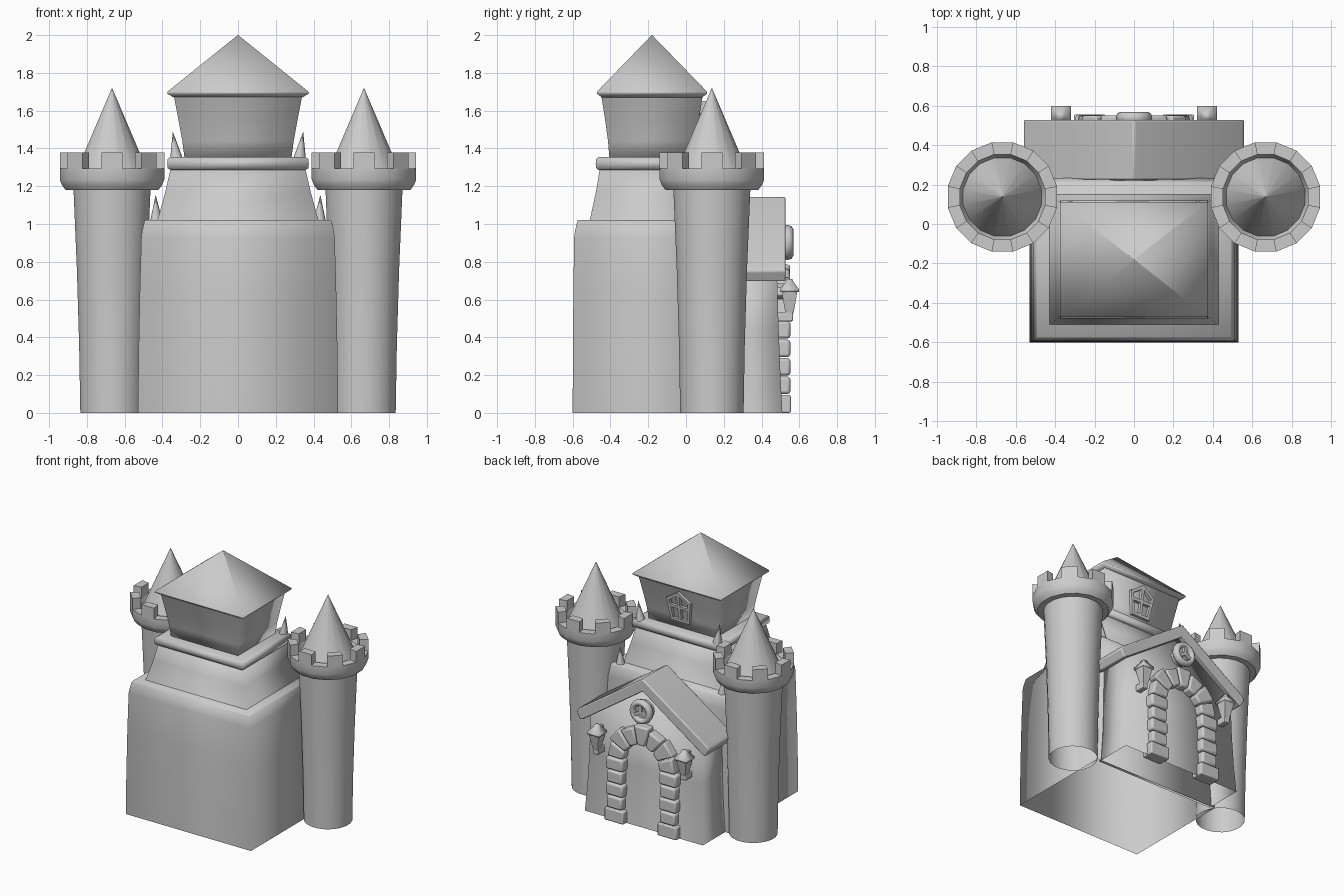
import bpy, bmesh, math
from mathutils import Vector

if "Cube" in bpy.data.objects:
    bpy.data.objects.remove(bpy.data.objects["Cube"])

KY = -0.18          # keep centre in y
WALL = 0.485        # gatehouse facade in y


def finish(name, bm, angle=35, bevel=0):
    bmesh.ops.recalc_face_normals(bm, faces=bm.faces)
    me = bpy.data.meshes.new(name)
    bm.to_mesh(me)
    bm.free()
    ob = bpy.data.objects.new(name, me)
    bpy.context.collection.objects.link(ob)
    bpy.ops.object.select_all(action='DESELECT')
    ob.select_set(True)
    bpy.context.view_layer.objects.active = ob
    if bevel:
        m = ob.modifiers.new("bevel", 'BEVEL')
        m.width, m.segments = bevel, 2
    bpy.ops.object.shade_smooth_by_angle(angle=math.radians(angle))
    return ob


def loft(name, rings, angle=35, bevel=0, closed=False, bottom=True):
    """Skin a list of equal-length point rings, capping or closing the ends."""
    bm = bmesh.new()
    vs = [[bm.verts.new(p) for p in r] for r in rings]
    n = len(vs[0])
    pairs = list(zip(vs, vs[1:])) + ([(vs[-1], vs[0])] if closed else [])
    for a, b in pairs:
        for i in range(n):
            j = (i + 1) % n
            bm.faces.new((a[i], a[j], b[j], b[i]))
    if not closed:
        if bottom:
            bm.faces.new(vs[0])
        bm.faces.new(vs[-1])
    bmesh.ops.remove_doubles(bm, verts=bm.verts, dist=1e-5)
    return finish(name, bm, angle, bevel)


def rect(hx, y0, y1, z, cx=0):
    return [(cx - hx, y0, z), (cx + hx, y0, z), (cx + hx, y1, z), (cx - hx, y1, z)]


def keep_part(name, prof, angle=95, bottom=True):
    return loft(name, [rect(hx, KY - hy, KY + hy, z) for hx, hy, z in prof], angle, bottom=bottom)


def round_part(name, cx, cy, prof, n=16, rot=0.5, angle=35, bottom=True):
    ring = lambda r, z: [(cx + r * math.sin((i + rot) * math.tau / n),
                          cy - r * math.cos((i + rot) * math.tau / n), z) for i in range(n)]
    return loft(name, [ring(r, z) for r, z in prof], angle, bottom=bottom)


def prism_y(name, pts, y0, y1, bevel=0):
    return loft(name, [[(x, y0, z) for x, z in pts], [(x, y1, z) for x, z in pts]], 35, bevel)


def bar(name, p, q, w, y0, y1):
    p, q = Vector(p), Vector(q)
    d = (q - p).normalized() * w / 2
    s = Vector((-d.y, d.x))
    return prism_y(name, [p - d + s, q + d + s, q + d - s, p - d - s], y0, y1)


# Keep: open-bottomed body, neck, ledge, upper storey and roof
keep_part("keep_body", [(.53, .42, 0), (.527, .419, .3), (.52, .416, .65), (.512, .412, .93),
                        (.508, .408, .96), (.497, .397, 1.01), (.49, .392, 1.02)], bottom=False)
keep_part("keep_neck", [(.435, .335, 1.0), (.42, .325, 1.04), (.385, .297, 1.17), (.355, .275, 1.3)])
keep_part("keep_ledge", [(.355, .28, 1.285), (.372, .295, 1.295), (.375, .298, 1.32),
                         (.372, .295, 1.345), (.355, .28, 1.355)])
keep_part("upper_storey", [(.282, .225, 1.34), (.295, .233, 1.44), (.315, .248, 1.55), (.342, .27, 1.69)])
keep_part("keep_roof", [(.34, .265, 1.67), (.375, .292, 1.69), (.374, .292, 1.7), (.001, .001, 2.0)])

# Gatehouse walls and gabled roof
loft("gatehouse_walls", [rect(hx, .22, y, z) for hx, y, z in
     [(.50, .51, 0), (.485, .5, .2), (.475, .49, .45), (.47, .482, .73), (.005, .482, 1.06)]],
     95, bottom=False)
prism_y("gatehouse_roof", [(0, 1.145), (.545, .775), (.56, .75), (.53, .695), (.51, .70), (0, 1.05),
                           (-.51, .70), (-.53, .695), (-.56, .75), (-.545, .775)], .225, .527, .008)

# Door arch: voussoirs and column stones
R0, R1, CZ, NV = .155, .29, .49, 7
for i in range(NV):
    a0 = math.pi * (i + .04) / NV
    a1 = math.pi * (i + .96) / NV
    out = R1 + (.012 if i % 2 else -.006)
    pts = [(r * math.cos(a), CZ + r * math.sin(a)) for r, a in
           ((R0, a0), (out, a0), (out, a1), (R0, a1))]
    prism_y("arch_stone", pts, WALL - .03, .55, .012)
for s in (-1, 1):
    for i in range(4):
        z0, z1 = .1 + i * .098, .1 + (i + 1) * .098 - .006
        w = .072 if i % 2 else .064
        prism_y("column_stone", [(s * .225 - w, z0), (s * .225 + w, z0),
                                 (s * .225 + w, z1), (s * .225 - w, z1)], WALL - .03, .552, .014)
    prism_y("column_base", [(s * .225 - .08, 0), (s * .225 + .08, 0),
                            (s * .225 + .08, .095), (s * .225 - .08, .095)], WALL - .03, .555, .008)

# Round gable window: ring, pane and three spokes
ring = []
for i in range(16):
    a = math.tau * i / 16
    ring.append([((.07 + .023 * math.cos(b)) * math.cos(a), .538 + .03 * math.sin(b),
                  .902 + (.07 + .023 * math.cos(b)) * math.sin(a))
                 for b in [math.tau * k / 8 for k in range(8)]])
loft("round_window_frame", ring, 60, closed=True)
prism_y("round_window_pane", [(.07 * math.cos(math.tau * i / 16), .902 + .07 * math.sin(math.tau * i / 16))
                              for i in range(16)], WALL - .02, .54)
for k in range(3):
    a = math.pi / 2 + math.tau * k / 3
    bar("round_window_spoke", (0, .902), (.065 * math.cos(a), .902 + .065 * math.sin(a)), .024, .52, .558)

# Pointed window on the upper storey, leaning with the wall
outline = [(-.068, 1.42), (.068, 1.42), (.09, 1.575), (0, 1.635), (-.09, 1.575)]
bars = [(outline[i], outline[(i + 1) % 5]) for i in range(5)]
bars += [((0, 1.42), (0, 1.625)), ((-.08, 1.525), (.08, 1.525))]
for p, q in bars:
    ob = bar("upper_window_frame", p, q, .022, .03, .075)
    for v in ob.data.vertices:
        v.co.y += (v.co.z - 1.44) * .15

for s in (-1, 1):
    # Round corner tower with open shaft, crenellated head and cone roof
    cx, cy = s * .667, .137
    round_part("tower_shaft", cx, cy, [(.17, 0), (.176, .35), (.188, .75), (.207, 1.2)], 20, bottom=False)
    round_part("tower_head", cx, cy, [(.2, 1.18), (.25, 1.18), (.27, 1.205), (.282, 1.235), (.282, 1.295),
                                      (.22, 1.295), (.2, 1.25)])
    for k in range(8):
        a0, a1 = [(2 * k + t) * math.tau / 16 for t in (-.5, .5)]
        plan = [(r * math.sin(a), -r * math.cos(a)) for r, a in
                ((.22, a0), (.282, a0), (.282, a1), (.22, a1))]
        loft("merlon", [[(cx + x, cy + y, z) for x, y in plan] for z in (1.29, 1.378)])
    round_part("tower_cone", cx, cy, [(.205, 1.25), (.0005, 1.72)], 16, angle=50)

    # Small spikes on the keep's rear corners
    for x, y, z, tip in ((.325, .085, 1.345, .345), (.432, .175, 1.01, .436)):
        rings = [[(s * (x + (tip - x) * t) + q * math.cos(a), y + q * math.sin(a), z + h)
                  for a in [math.tau * i / 8 for i in range(8)]]
                 for q, h, t in ((.034, 0, 0), (.0005, .142, 1))]
        loft("corner_spike", rings, 60)

    # Wall lantern: bracket, tapered body, cap
    lx, ly = s * .37, .548
    loft("lantern_bracket", [rect(.022, WALL - .03, ly + .018, z, lx) for z in (.485, .535)], bevel=.005)
    loft("lantern_body", [rect(h, ly - h, ly + h, z, lx) for h, z in ((.018, .52), (.024, .54), (.042, .645))])
    loft("lantern_cap", [rect(h, ly - h, ly + h, z, lx) for h, z in
                         ((.05, .64), (.05, .655), (.02, .695), (.015, .71))], 95)
    loft("lantern_arm", [rect(.01, WALL - .02, ly, z, lx) for z in (.66, .685)])
